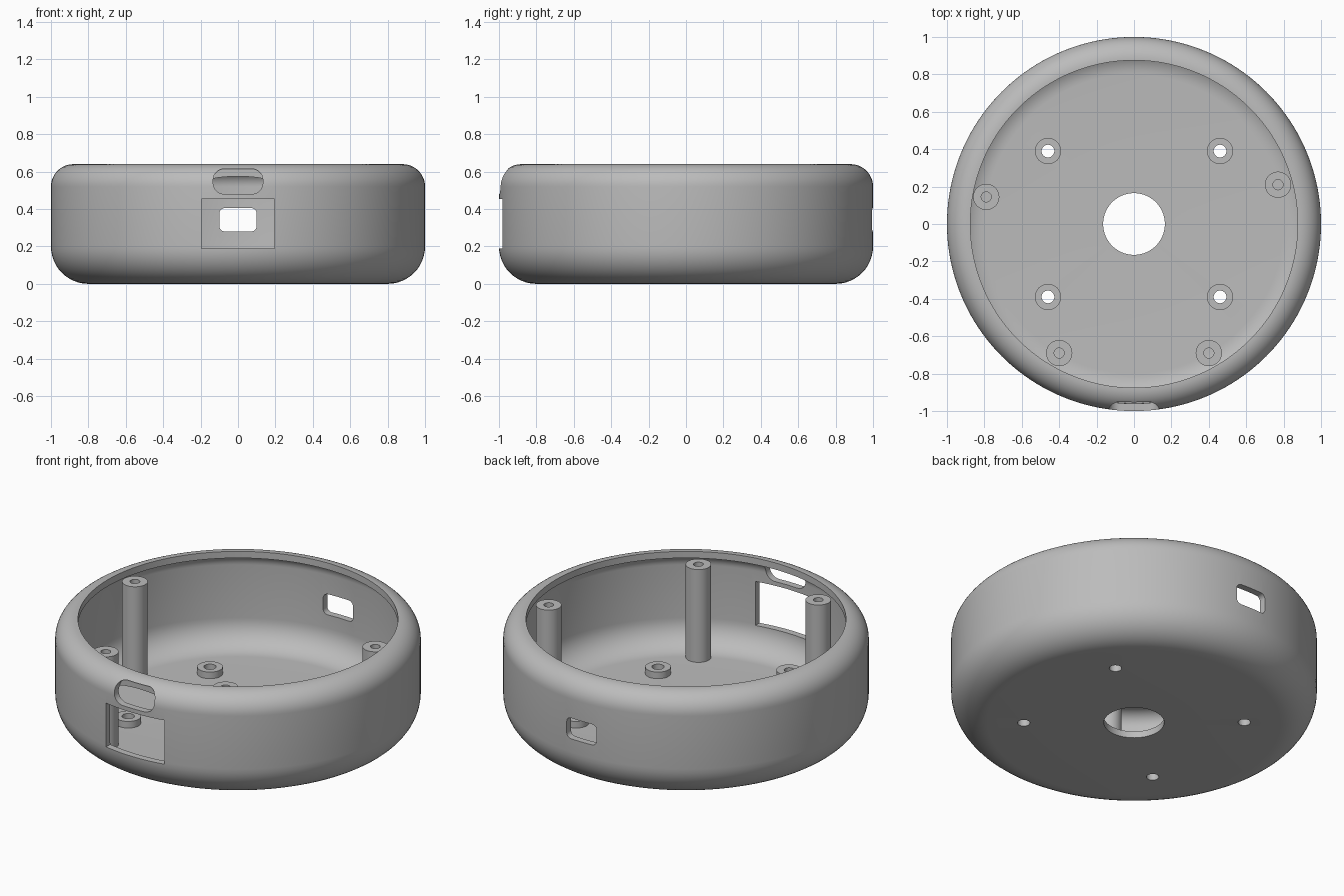
import bpy
import bmesh
from math import sin, cos, pi, radians

if "Cube" in bpy.data.objects:
    bpy.data.objects.remove(bpy.data.objects["Cube"])

grey = bpy.data.materials.new("plain grey")
grey.use_nodes = True
colour = (0.5, 0.5, 0.5, 1)
grey.diffuse_color = colour
grey.node_tree.nodes["Principled BSDF"].inputs["Base Color"].default_value = colour

WALL = 0.04
HEIGHT = 0.64
FLOOR_R, BOTTOM_FILLET = 0.8, 0.2
LIP_R, TOP_FILLET = 0.88, 0.12


def make_object(name, bm):
    bmesh.ops.recalc_face_normals(bm, faces=bm.faces)
    mesh = bpy.data.meshes.new(name)
    bm.to_mesh(mesh)
    bm.free()
    mesh.materials.append(grey)
    obj = bpy.data.objects.new(name, mesh)
    bpy.context.collection.objects.link(obj)
    return obj


def arc(cx, cz, r, start, end, steps=12):
    angles = [radians(start + (end - start) * i / steps) for i in range(steps + 1)]
    return [(cx + r * cos(a), cz + r * sin(a)) for a in angles]


def lathe(name, profile, segments, x=0, y=0):
    """Turn a closed (radius, height) loop around a vertical axis."""
    bm = bmesh.new()
    rings = []
    for i in range(segments):
        a = 2 * pi * i / segments
        rings.append([bm.verts.new((x + r * cos(a), y + r * sin(a), z)) for r, z in profile])
    n = len(profile)
    for i in range(segments):
        here, there = rings[i], rings[(i + 1) % segments]
        for j in range(n):
            k = (j + 1) % n
            bm.faces.new((here[j], there[j], there[k], here[k]))
    return make_object(name, bm)


def rounded_rect(half_w, z0, z1, r):
    if r == 0:
        return [(half_w, z0), (half_w, z1), (-half_w, z1), (-half_w, z0)]
    pts = []
    for sx, z, start in ((1, z1 - r, 0), (-1, z1 - r, 90), (-1, z0 + r, 180), (1, z0 + r, 270)):
        pts += arc(sx * (half_w - r), z, r, start, start + 90, 8)
    return pts


def prism(name, outline, y0, y1):
    """Extrude an (x, z) outline from y0 to y1."""
    bm = bmesh.new()
    a = [bm.verts.new((x, y0, z)) for x, z in outline]
    b = [bm.verts.new((x, y1, z)) for x, z in outline]
    bm.faces.new(a)
    bm.faces.new(b[::-1])
    for i in range(len(a)):
        j = (i + 1) % len(a)
        bm.faces.new((a[i], b[i], b[j], a[j]))
    return make_object(name, bm)


def rod(name, x, y, r, z0, z1):
    bm = bmesh.new()
    bmesh.ops.create_cone(bm, cap_ends=True, segments=40, radius1=r, radius2=r, depth=z1 - z0)
    bmesh.ops.translate(bm, verts=bm.verts, vec=(x, y, (z0 + z1) / 2))
    return make_object(name, bm)


def cut(target, cutter):
    bpy.context.view_layer.objects.active = target
    mod = target.modifiers.new("cut", "BOOLEAN")
    mod.operation = "DIFFERENCE"
    mod.solver = "EXACT"
    mod.object = cutter
    bpy.ops.object.modifier_apply(modifier=mod.name)
    bpy.data.objects.remove(cutter)


# Round bowl with rounded bottom, inward lip and a central floor hole
hole, opening = 0.165, 0.875
top_z = HEIGHT - TOP_FILLET
outer = arc(FLOOR_R, BOTTOM_FILLET, BOTTOM_FILLET, -90, 0) + arc(LIP_R, top_z, TOP_FILLET, 0, 90)
inner = (arc(LIP_R, top_z, TOP_FILLET - WALL, 90, 0)
         + arc(FLOOR_R, BOTTOM_FILLET, BOTTOM_FILLET - WALL, 0, -90))
profile = ([(hole, 0)] + outer + [(opening, HEIGHT), (opening, HEIGHT - WALL)]
           + inner + [(hole, WALL)])
shell = lathe("round_shell", profile, 160)

# Wall openings: front window, front button recess, rear port
cut(shell, prism("window_cutter", rounded_rect(0.195, 0.19, 0.455, 0), -1.1, -0.8))
cut(shell, prism("recess_cutter", rounded_rect(0.133, 0.48, 0.615, 0.06), -1.1, -0.938))
cut(shell, prism("port_cutter", rounded_rect(0.1, 0.28, 0.405, 0.03), 0.8, 1.1))

# Low bosses with screw holes through the floor
parts = [shell]
for sx, side in ((1, "left"), (-1, "right")):
    for sy, end in ((1, "back"), (-1, "front")):
        x, y = sx * 0.46, sy * 0.39
        cut(shell, rod("screw_cutter", x, y, 0.034, -0.1, 0.2))
        ring = [(0.034, 0.03), (0.07, 0.03), (0.07, 0.08), (0.034, 0.08)]
        parts.append(lathe(f"low_boss_{end}_{side}", ring, 40, x, y))

# Tall lid posts with screw sockets
posts = {"left": (0.77, 0.21), "right": (-0.79, 0.145),
         "front_left": (0.4, -0.69), "front_right": (-0.4, -0.69)}
for name, (x, y) in posts.items():
    ring = [(0.027, 0.025), (0.07, 0.025), (0.07, 0.6), (0.027, 0.6)]
    parts.append(lathe(f"tall_post_{name}", ring, 40, x, y))

# Smooth curved walls, keep hard edges
bpy.ops.object.select_all(action="DESELECT")
for part in parts:
    part.select_set(True)
bpy.context.view_layer.objects.active = shell
bpy.ops.object.shade_smooth_by_angle(angle=radians(30))
